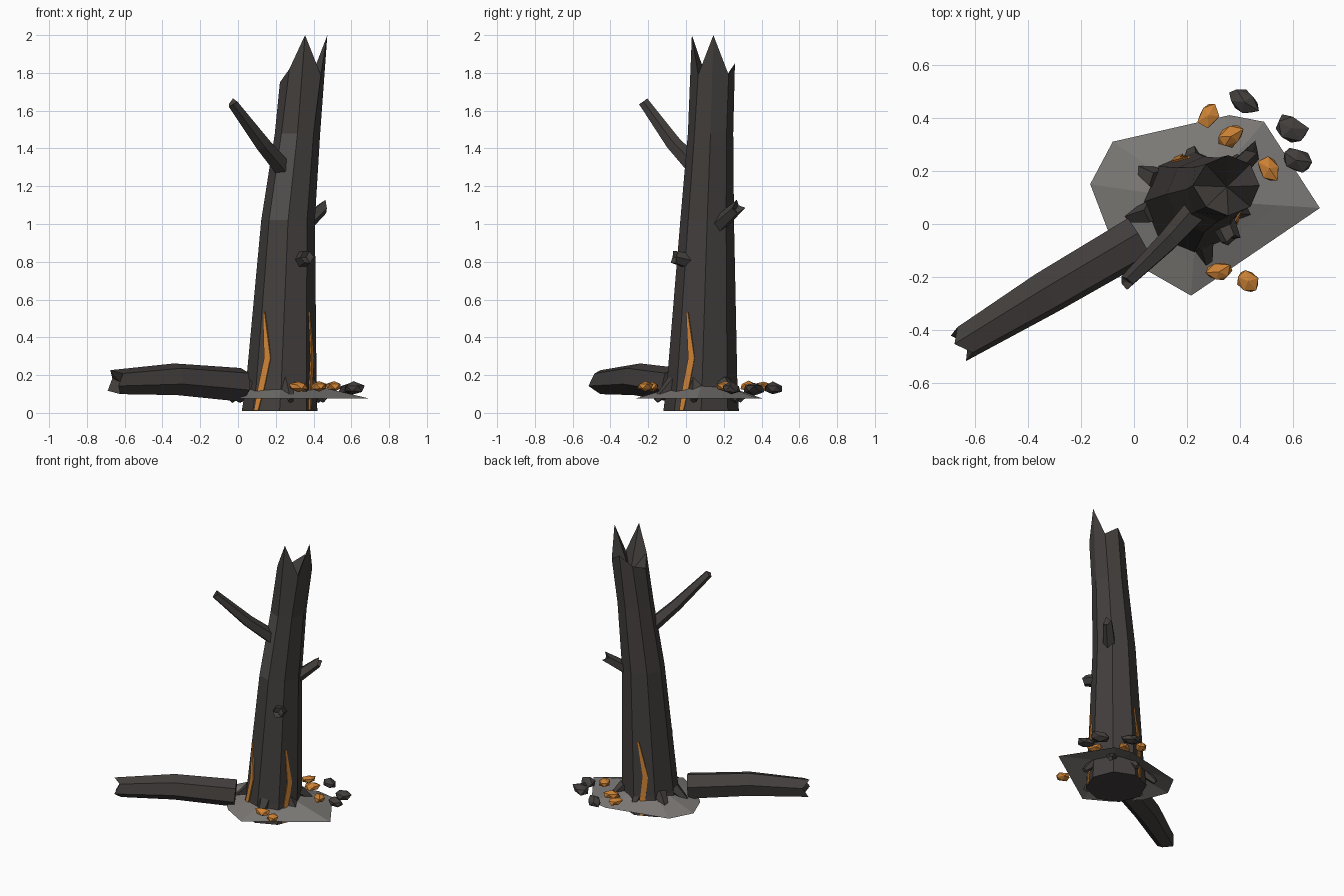
import bpy, bmesh, math, random
from mathutils import Vector, Matrix

if "Cube" in bpy.data.objects:
    bpy.data.objects.remove(bpy.data.objects["Cube"])
random.seed(4)


def material(name, r, g, b):
    m = bpy.data.materials.new(name)
    m.diffuse_color = (r, g, b, 1)
    m.use_nodes = True
    m.node_tree.nodes["Principled BSDF"].inputs["Base Color"].default_value = m.diffuse_color
    return m


CHAR = material("charred", 0.055, 0.049, 0.046)
ASHEN = material("ashen_bark", 0.085, 0.08, 0.075)
ASH = material("ash", 0.2, 0.19, 0.18)
EMBER = material("ember", 0.6, 0.22, 0.035)


def finish(bm, name, *mats):
    bmesh.ops.recalc_face_normals(bm, faces=bm.faces)
    me = bpy.data.meshes.new(name)
    bm.to_mesh(me)
    bm.free()
    ob = bpy.data.objects.new(name, me)
    for m in mats:
        me.materials.append(m)
    bpy.context.collection.objects.link(ob)
    return ob


def bridge(bm, a, b):
    n = len(a)
    return [bm.faces.new((a[i], a[(i + 1) % n], b[(i + 1) % n], b[i])) for i in range(n)]


def tube(name, path, radii, sides=5, jag=0.0, turn=0.0):
    """Tapered limb along a path; jag pushes end corners in and out."""
    bm = bmesh.new()
    pts = [Vector(p) for p in path]
    rings = []
    for k, p in enumerate(pts):
        d = (pts[min(k + 1, len(pts) - 1)] - pts[max(k - 1, 0)]).normalized()
        side = d.cross(Vector((0, 0, 1))).normalized()
        up = side.cross(d)
        last = k == len(pts) - 1
        ring = []
        for i in range(sides):
            a = 2 * math.pi * i / sides + turn
            push = d * jag * (1 if i % 2 else -0.6) if last else Vector()
            ring.append(bm.verts.new(p + radii[k] * (side * math.cos(a) + up * math.sin(a)) + push))
        rings.append(ring)
    for a, b in zip(rings, rings[1:]):
        bridge(bm, a, b)
    bm.faces.new(rings[0])
    tip = bm.verts.new(pts[-1] - (pts[-1] - pts[-2]).normalized() * jag)
    for i in range(sides):
        bm.faces.new((rings[-1][i], rings[-1][(i + 1) % sides], tip))
    return finish(bm, name, CHAR)


# Leaning eight-sided trunk: z, centre x, centre y, radius
RINGS = [(0.01, 0.22, 0.08, 0.20), (0.15, 0.229, 0.085, 0.187), (1.02, 0.265, 0.112, 0.142),
         (1.48, 0.315, 0.13, 0.12), (1.70, 0.341, 0.138, 0.121)]


def trunk_point(i, z, out=0.0):
    a = math.radians(45 * i)
    for lo, hi in zip(RINGS, RINGS[1:]):
        if z <= hi[0]:
            break
    t = (z - lo[0]) / (hi[0] - lo[0])
    x, y, r = (lo[k] + (hi[k] - lo[k]) * t for k in (1, 2, 3))
    return Vector((x + (r + out) * math.cos(a), y + (r + out) * math.sin(a), z))


bm = bmesh.new()
rings = [[bm.verts.new(trunk_point(i, r[0])) for i in range(8)] for r in RINGS[:-1]]
tops = [2.0, 1.79, 1.85, 1.78, 1.75, 1.82, 2.0, 1.79]     # splintered rim heights
rim = []
for i, z in enumerate(tops):
    a = math.radians(45 * i)
    rim.append(bm.verts.new((0.355 + 0.118 * math.cos(a), 0.145 + 0.114 * math.sin(a), z)))
rim[4].co.x -= 0.015
rings.append(rim)
for k, (a, b) in enumerate(zip(rings, rings[1:])):
    faces = bridge(bm, a, b)
    if k == 2:
        faces[5].material_index = 1
bm.faces.new(rings[0])
core = bm.verts.new((0.35, 0.14, 1.68))
for i in range(8):
    bm.faces.new((rim[i], rim[(i + 1) % 8], core))
finish(bm, "trunk", CHAR, ASHEN)

# Glowing cracks lying on three trunk faces
for n, (face, shift) in enumerate(((5, 0.0), (7, 0.14), (2, 0.2))):
    bm = bmesh.new()
    layers = []
    for z, u0, u1 in ((0.015, 0.07, 0.22), (0.14, 0.12, 0.36), (0.29, 0.27, 0.52), (0.535, 0.08, 0.15)):
        row = []
        for out in (-0.01, 0.008):
            p, q = trunk_point(face, z, out), trunk_point(face + 1, z, out)
            row.append([bm.verts.new(p.lerp(q, u + shift)) for u in (u0, u1)])
        layers.append([row[0][0], row[1][0], row[1][1], row[0][1]])
    for a, b in zip(layers, layers[1:]):
        bridge(bm, a, b)
    bm.faces.new(layers[0])
    bm.faces.new(layers[-1])
    finish(bm, f"ember_crack_{n + 1}", EMBER)

# Branches
tube("long_branch", [(0.235, 0.05, 1.30), (0.13, -0.065, 1.425), (-0.03, -0.22, 1.64)],
     [0.05, 0.042, 0.028], 5, 0.008)
tube("short_branch", [(0.34, 0.16, 0.985), (0.455, 0.275, 1.09)], [0.045, 0.033], 5, 0.022)
tube("branch_stub", [(0.32, 0.04, 0.80), (0.365, -0.06, 0.825)], [0.05, 0.037], 6, 0.008)

# Fallen log
tube("fallen_log", [(0.02, -0.055, 0.148), (-0.33, -0.26, 0.178), (-0.645, -0.45, 0.163)],
     [0.092, 0.086, 0.066], 6, 0.025, 0.3)

# Roots
for n, tip in enumerate([(0.0, 0.22), (0.46, 0.04), (0.28, -0.16), (-0.04, 0.02), (0.43, 0.27), (0.22, 0.30)]):
    c = Vector((0.229, 0.085))
    s = c.lerp(Vector(tip), 0.6)
    tube(f"root_{n + 1}", [(s.x, s.y, 0.16), (tip[0], tip[1], 0.065)], [0.045, 0.017], 5)

# Ash mound: irregular rim rising to the trunk
bm = bmesh.new()
outline = [(0.70, 0.06), (0.49, 0.385), (0.36, 0.41), (-0.08, 0.31), (-0.165, 0.15),
           (-0.10, -0.02), (0.04, -0.17), (0.215, -0.27)]
mid = Vector((0.24, 0.09))
rings = []
for f, z in ((1, 0.075), (0.66, 0.112), (0.36, 0.145)):
    rings.append([bm.verts.new((*mid.lerp(Vector(p), f), z)) for p in outline])
for a, b in zip(rings, rings[1:]):
    bridge(bm, a, b)
finish(bm, "ash_mound", ASH)


# Charcoal and ember chunks
def chunk(name, x, y, z, r, mat):
    bm = bmesh.new()
    bmesh.ops.create_icosphere(bm, subdivisions=1, radius=1)
    for v in bm.verts:
        v.co *= random.uniform(0.8, 1.15)
    turn = Matrix.Rotation(random.uniform(0, 6), 4, 'Z')
    bm.transform(Matrix.Translation((x, y, z)) @ turn @ Matrix.Diagonal((r, r * 0.72, r * 0.5, 1)))
    finish(bm, name, mat)


for n, (x, y) in enumerate([(0.28, 0.41), (0.365, 0.33), (0.51, 0.21), (0.32, -0.18), (0.43, -0.215)]):
    chunk(f"ember_{n + 1}", x, y, 0.14, 0.056, EMBER)
for n, (x, y) in enumerate([(0.415, 0.46), (0.595, 0.36), (0.61, 0.24)]):
    chunk(f"charcoal_{n + 1}", x, y, 0.128, 0.07, CHAR)
